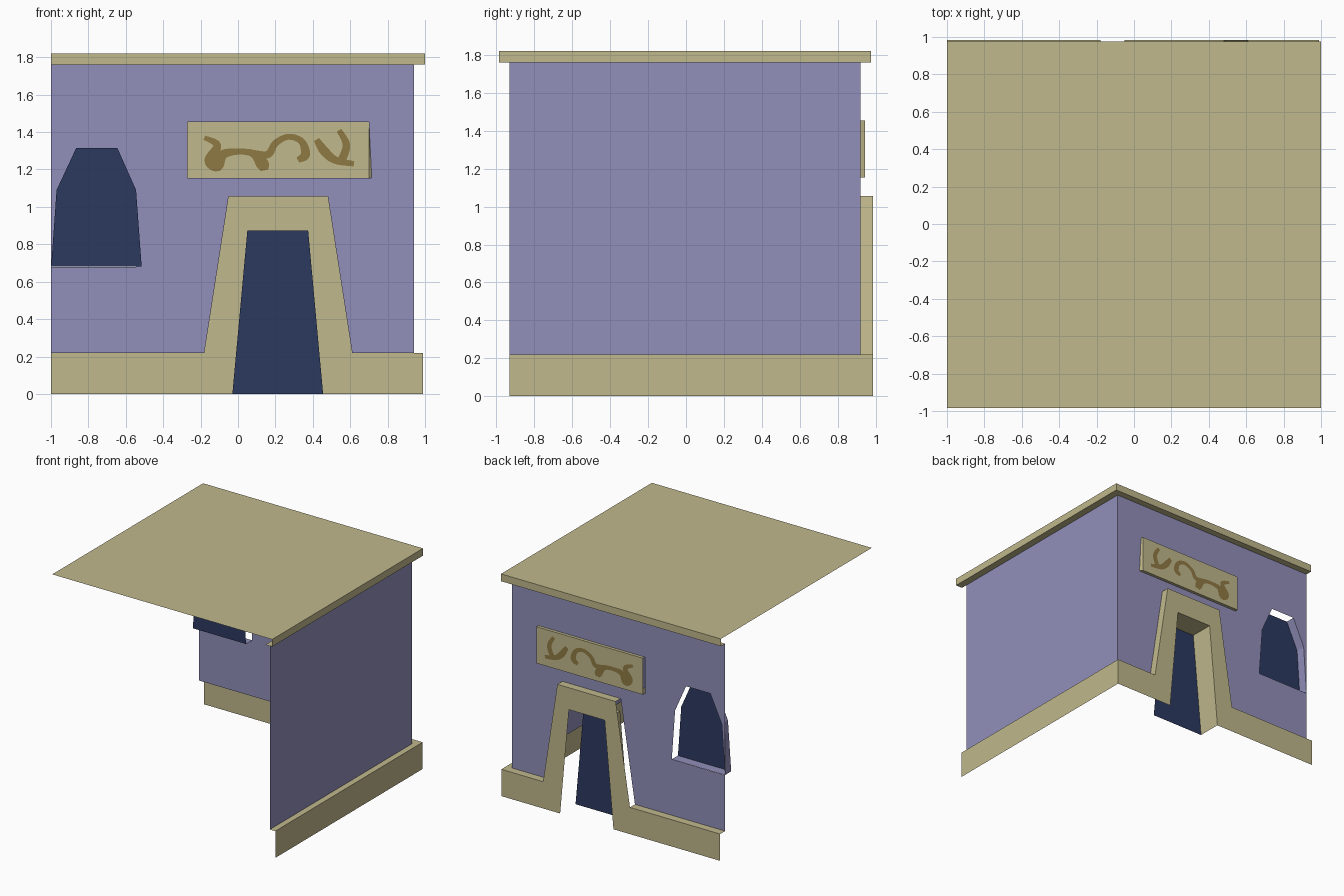
import bpy
from mathutils import Vector
from mathutils.geometry import tessellate_polygon

if "Cube" in bpy.data.objects:
    bpy.data.objects.remove(bpy.data.objects["Cube"])


def material(name, rgb):
    m = bpy.data.materials.new(name)
    m.diffuse_color = (*rgb, 1)
    m.use_nodes = True
    m.node_tree.nodes["Principled BSDF"].inputs["Base Color"].default_value = m.diffuse_color
    return m


SAND = material("sand", (0.53, 0.48, 0.265))
LILAC = material("lilac", (0.285, 0.275, 0.49))
NAVY = material("navy", (0.025, 0.042, 0.117))
BROWN = material("brown", (0.279, 0.195, 0.058))

# main levels and planes
WALL_X, WALL_Y, BACK = 0.94, 0.92, -0.93
BASE_X, BASE_Y, BASE_Z = 0.99, 0.985, 0.22
EAVE, TOP = 1.76, 1.82
DOOR_Y, WINDOW_Y, SIGN_Y = 0.785, 0.84, 0.945


def build(name, mat, faces):
    """faces: list of (corner points, outward hint)"""
    verts, polys = [], []
    for pts, hint in faces:
        pts = [Vector(p) for p in pts]
        n = Vector((0, 0, 0))
        for a, b in zip(pts, pts[1:] + pts[:1]):
            n += a.cross(b)
        if n.dot(Vector(hint)) < 0:
            pts.reverse()
        polys.append(range(len(verts), len(verts) + len(pts)))
        verts += pts
    me = bpy.data.meshes.new(name)
    me.from_pydata([v[:] for v in verts], [], [list(p) for p in polys])
    me.materials.append(mat)
    ob = bpy.data.objects.new(name, me)
    bpy.context.collection.objects.link(ob)
    return ob


def sheet(loops, y):
    """flat panel facing +y from an outline and optional holes, as (x, z) loops"""
    vs = [[Vector((x, y, z)) for x, z in loop] for loop in loops]
    flat = [v for loop in vs for v in loop]
    return [([flat[i] for i in t], (0, 1, 0)) for t in tessellate_polygon(vs)]


def band(a, b, y0, y1, hint):
    """strip along a front edge running from depth y0 to y1"""
    (ax, az), (bx, bz) = a, b
    return ([(ax, y0, az), (bx, y0, bz), (bx, y1, bz), (ax, y1, az)], hint)


def side(x, y0, y1, z0, z1):
    return ([(x, y0, z0), (x, y1, z0), (x, y1, z1), (x, y0, z1)], (1, 0, 0))


def level(x0, x1, y0, y1, z, up):
    return ([(x0, y0, z), (x1, y0, z), (x1, y1, z), (x0, y1, z)], (0, 0, up))


door = [(-0.03, 0), (0.05, 0.875), (0.375, 0.875), (0.455, 0)]
frame = [(0.61, BASE_Z), (0.48, 1.055), (-0.05, 1.055), (-0.18, BASE_Z)]
window = [(-0.999, 0.68), (-0.97, 1.09), (-0.865, 1.315),
          (-0.645, 1.315), (-0.545, 1.09), (-0.515, 0.68)]
sign = [(-0.27, 1.155), (0.70, 1.155), (0.70, 1.455), (-0.27, 1.455)]
sign_back = [(-0.27, 1.155), (0.715, 1.155), (0.70, 1.455), (-0.27, 1.455)]
UP, DOWN, RIGHT = (0, 0, 1), (0, 0, -1), (1, 0, 0)

# walls: facade with openings for frame, window and sign, plus plain side wall
outline = ([(WALL_X, EAVE), (WALL_X, BASE_Z)] + frame +
           [(-1, BASE_Z), (-1, 0.679)] + window[::-1] + [(-1, 0.682), (-1, EAVE)])
build("facade_wall", LILAC, sheet([outline, sign_back], WALL_Y))
build("side_wall", LILAC, [side(WALL_X, BACK, WALL_Y, BASE_Z, EAVE)])

# window: sill, one jamb and the recessed dark pane
build("window_reveal", LILAC, [
    band(window[5], window[0], WINDOW_Y, WALL_Y, UP),
    band(window[0], window[1], WINDOW_Y, WALL_Y, RIGHT),
    band(window[1], window[2], WINDOW_Y, WALL_Y, RIGHT)])
build("window_pane", NAVY, sheet([window], WINDOW_Y))

# front plinth and door frame as one panel with its ledges
front = ([(-1, 0)] + door + [(BASE_X, 0), (BASE_X, BASE_Z)] + frame + [(-1, BASE_Z)])
build("door_frame_and_plinth", SAND, sheet([front], BASE_Y) + [
    band(frame[0], frame[1], WALL_Y, BASE_Y, RIGHT),
    band(frame[1], frame[2], WALL_Y, BASE_Y, UP),
    level(-1, frame[3][0], WALL_Y, BASE_Y, BASE_Z, 1),
    level(frame[0][0], WALL_X, WALL_Y, BASE_Y, BASE_Z, 1),
    band(door[0], door[1], DOOR_Y, BASE_Y, RIGHT),
    band(door[1], door[2], DOOR_Y, BASE_Y, DOWN)])
build("door_panel", NAVY, sheet([door], DOOR_Y))

# side plinth
build("side_plinth", SAND, [
    side(BASE_X, BACK, BASE_Y, 0, BASE_Z),
    level(WALL_X, BASE_X, BACK, BASE_Y, BASE_Z, 1)])

# roof slab: top, two fascias and their soffits
R0, R1 = -0.985, 0.975
build("roof", SAND, [
    level(-1, 1, R0, R1, TOP, 1),
    side(1, R0, R1, EAVE, TOP),
    ([(-1, R1, EAVE), (1, R1, EAVE), (1, R1, TOP), (-1, R1, TOP)], (0, 1, 0)),
    level(WALL_X, 1, R0, R1, EAVE, -1),
    level(-1, WALL_X, WALL_Y, R1, EAVE, -1)])

# sign board, open behind
edges = []
for i, hint in ((0, DOWN), (1, RIGHT), (2, UP)):
    (ax, az), (bx, bz) = sign[i], sign[i + 1]
    (cx, cz), (dx, dz) = sign_back[i], sign_back[i + 1]
    edges.append(([(ax, SIGN_Y, az), (bx, SIGN_Y, bz),
                   (dx, WALL_Y, dz), (cx, WALL_Y, cz)], hint))
build("sign_board", SAND, sheet([sign], SIGN_Y) + edges)


# abstract wavy ornament: thin ribbons seen on both faces of the board
def ribbon(path):
    p = [Vector(q) for q in [path[0]] + path + [path[-1]]]
    pts = []
    for i in range(1, len(p) - 2):
        a, b, c, d = p[i - 1:i + 3]
        for k in range(6):
            t = k / 6
            pts.append(0.5 * (2 * b + (c - a) * t + (2 * a - 5 * b + 4 * c - d) * t * t
                              + (3 * b - a - 3 * c + d) * t ** 3))
    pts.append(p[-1])
    rails = []
    for i, q in enumerate(pts):
        d = pts[min(i + 1, len(pts) - 1)] - pts[max(i - 1, 0)]
        n = Vector((-d.y, d.x)).normalized() * q.z
        rails.append(((q.x + n.x, q.y + n.y), (q.x - n.x, q.y - n.y)))
    out = []
    for y, s in ((SIGN_Y + 0.003, 1), (SIGN_Y - 0.003, -1)):
        for (a, b), (c, d) in zip(rails, rails[1:]):
            out.append(([(u, y, v) for u, v in (a, b, d, c)], (0, s, 0)))
    return out


# each point: x, z, half width
waves = [
    [(-0.18, 1.37, .012), (-0.11, 1.33, .02), (-0.15, 1.25, .03), (-0.11, 1.22, .03),
     (-0.08, 1.28, .025), (0.0, 1.295, .016), (0.08, 1.285, .02), (0.13, 1.23, .034),
     (0.14, 1.195, .02)],
    [(0.08, 1.29, .015), (0.16, 1.28, .02), (0.2, 1.34, .018), (0.27, 1.375, .016),
     (0.34, 1.35, .018), (0.36, 1.28, .025), (0.32, 1.25, .015)],
    [(0.42, 1.36, .016), (0.46, 1.3, .025), (0.52, 1.25, .02), (0.62, 1.23, .014)],
    [(0.54, 1.41, .014), (0.58, 1.33, .02), (0.55, 1.24, .022)],
]
build("sign_ornament", BROWN, [f for w in waves for f in ribbon(w)])
